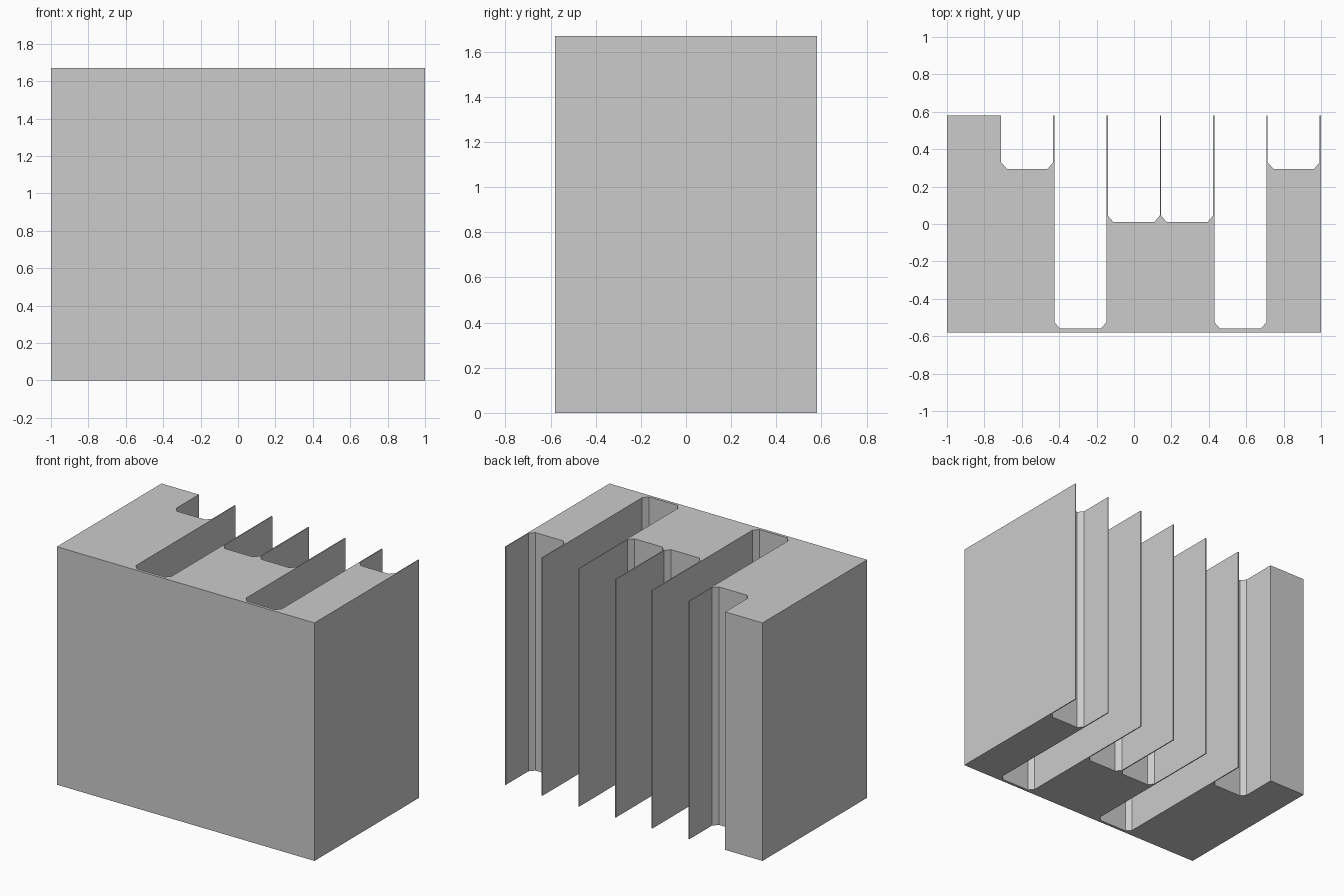
import bpy
import bmesh

if "Cube" in bpy.data.objects:
    bpy.data.objects.remove(bpy.data.objects["Cube"])

HEIGHT = 1.67
BACK, FRONT = 0.58, -0.58
FIRST_SLOT, PITCH, WALL = -0.71, 0.285, 0.007
CHAMFER_X, CHAMFER_Y = 0.03, 0.035
SLOT_FLOORS = [0.295, -0.56, 0.01, 0.01, -0.56, 0.295]

# Single flat grey
grey = bpy.data.materials.new("plain grey")
grey.use_nodes = True
colour = (0.6, 0.6, 0.6, 1)
grey.diffuse_color = colour
grey.node_tree.nodes["Principled BSDF"].inputs["Base Color"].default_value = colour

# Plan outline: solid block with chamfered slots open at the back
outline = [(1, BACK), (1, FRONT), (-1, FRONT), (-1, BACK)]
for i, floor in enumerate(SLOT_FLOORS):
    left = FIRST_SLOT + i * PITCH
    right = left + PITCH - WALL
    outline += [(left, BACK), (left, floor + CHAMFER_Y), (left + CHAMFER_X, floor),
                (right - CHAMFER_X, floor), (right, floor + CHAMFER_Y), (right, BACK)]

# Extrude the outline upward
bm = bmesh.new()
base = bm.faces.new([bm.verts.new((x, y, 0)) for x, y in outline])
extruded = bmesh.ops.extrude_face_region(bm, geom=[base], use_keep_orig=True)
top_verts = [g for g in extruded["geom"] if isinstance(g, bmesh.types.BMVert)]
bmesh.ops.translate(bm, verts=top_verts, vec=(0, 0, HEIGHT))
bmesh.ops.recalc_face_normals(bm, faces=bm.faces)

mesh = bpy.data.meshes.new("slotted_block")
bm.to_mesh(mesh)
bm.free()
mesh.materials.append(grey)
block = bpy.data.objects.new("slotted_block", mesh)
bpy.context.scene.collection.objects.link(block)
